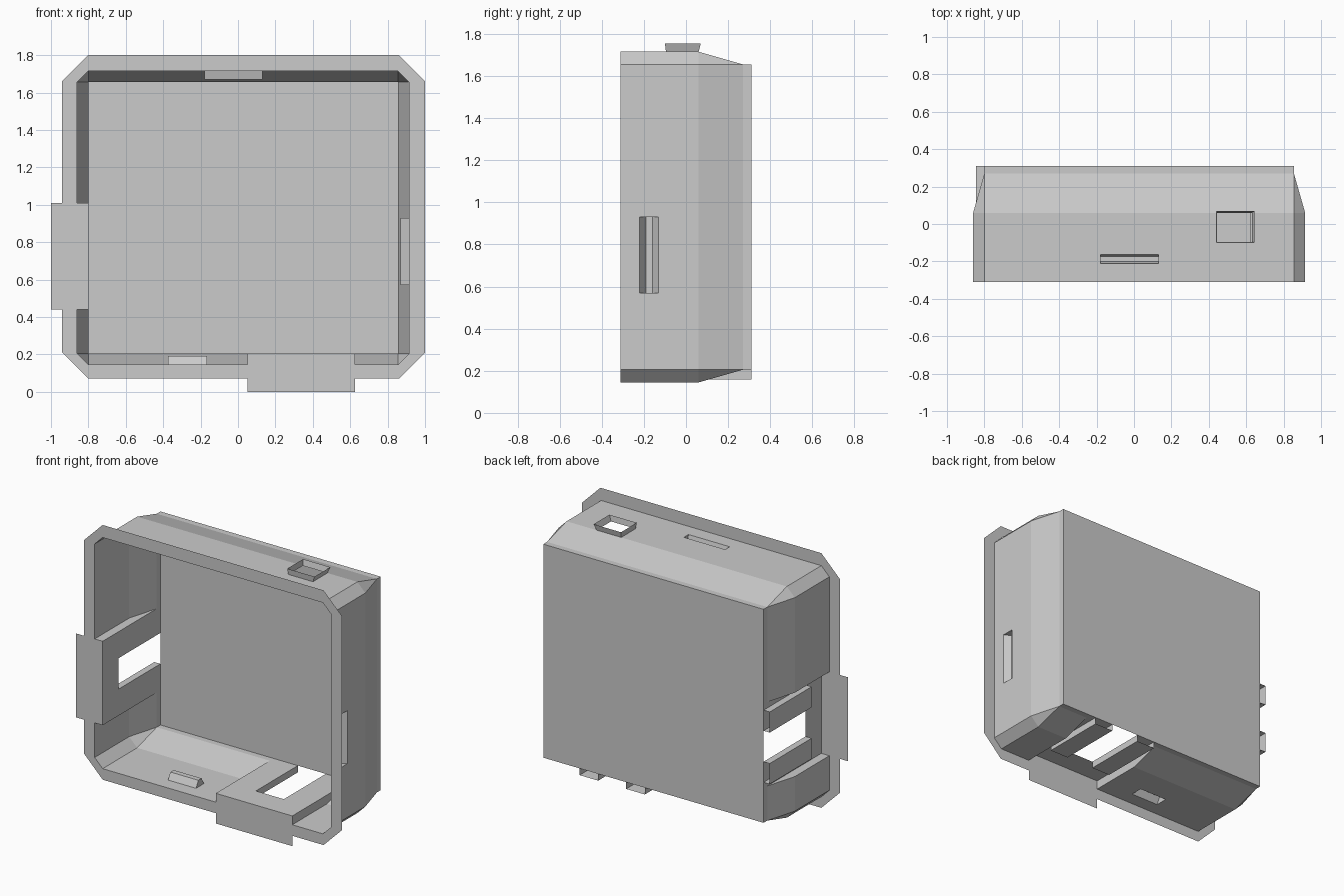
import bpy, bmesh

if "Cube" in bpy.data.objects:
    bpy.data.objects.remove(bpy.data.objects["Cube"])

# Main dimensions: back plate rectangle, wall flare, depth stations
X0, X1, Z0, Z1 = -0.80, 0.855, 0.205, 1.655
FLARE = 0.06
FRONT, BEND, TIP, BACK = -0.31, 0.06, 0.27, 0.31

# Wall coordinates: s along the wall, y depth, h outward from the back rectangle
SIDES = {
    "top": lambda s, y, h: (s, y, Z1 + h),
    "bottom": lambda s, y, h: (s, y, Z0 - h),
    "left": lambda s, y, h: (X0 - h, y, s),
    "right": lambda s, y, h: (X1 + h, y, s),
}


def flare(y):
    return FLARE * min(1, max(0, (TIP - y) / (TIP - BEND)))


def make(name, polys):
    bm = bmesh.new()
    for p in polys:
        bm.faces.new([bm.verts.new(v) for v in p])
    bmesh.ops.remove_doubles(bm, verts=bm.verts, dist=1e-4)
    bmesh.ops.recalc_face_normals(bm, faces=bm.faces)
    me = bpy.data.meshes.new(name)
    bm.to_mesh(me)
    bm.free()
    ob = bpy.data.objects.new(name, me)
    bpy.context.collection.objects.link(ob)
    return ob


def sheet(f, s_range, y_lines, height, holes):
    """Gridded wall sheet with rectangular holes (s0, s1, y0, y1)."""
    ss = sorted({*s_range, *(v for h in holes for v in h[:2])})
    ys = sorted({*y_lines, *(v for h in holes for v in h[2:])})
    polys = []
    for a, b in zip(ss, ss[1:]):
        for c, d in zip(ys, ys[1:]):
            ms, my = (a + b) / 2, (c + d) / 2
            if any(h[0] < ms < h[1] and h[2] < my < h[3] for h in holes):
                continue
            polys.append([f(a, c, height(c)), f(b, c, height(c)),
                          f(b, d, height(d)), f(a, d, height(d))])
    return polys


def loft(r0, r1):
    n = len(r0)
    return [[r0[i], r0[(i + 1) % n], r1[(i + 1) % n], r1[i]] for i in range(n)]


def octagon(x0, x1, z0, z1, c, y):
    pts = [(x0, z0 + c), (x0 + c, z0), (x1 - c, z0), (x1, z0 + c),
           (x1, z1 - c), (x1 - c, z1), (x0 + c, z1), (x0, z1 - c)]
    return [(x, y, z) for x, z in pts]


def rect(x0, x1, z0, z1, y):
    return [(x0, y, z0), (x1, y, z0), (x1, y, z1), (x0, y, z1)]


# Features on each wall
RECESS = {"left": (0.44, 1.01), "bottom": (0.05, 0.625)}
DENTS = {"top": (-0.18, 0.13, -0.212, -0.163, 0.012),
         "right": (0.57, 0.93, -0.22, -0.13, 0.03),
         "bottom": (-0.375, -0.165, -0.215, -0.13, 0.025)}
PORT = (0.445, 0.63, -0.095, BEND)

# Shell: back plate, four flared walls and chamfered corners
shell = [rect(X0, X1, Z0, Z1, BACK)]
for side, f in SIDES.items():
    span = (X0, X1) if side in ("top", "bottom") else (Z0, Z1)
    holes = []
    if side in DENTS:
        holes.append(DENTS[side][:4])
    if side in RECESS:
        holes.append((*RECESS[side], FRONT, BACK))
    if side == "top":
        holes.append(PORT)
    shell += sheet(f, span, (FRONT, BEND, TIP, BACK), flare, holes)
for x, sx in ((X0, -1), (X1, 1)):
    for z, sz in ((Z0, -1), (Z1, 1)):
        a, b = (x + sx * FLARE, z), (x, z + sz * FLARE)
        af, bf = (a[0], FRONT, a[1]), (b[0], FRONT, b[1])
        am, bm_ = (a[0], BEND, a[1]), (b[0], BEND, b[1])
        shell += [[af, bf, bm_, am], [am, bm_, (x, TIP, z)]]

# Recessed knockout bays: floor with slot, and bay cheeks
for side, (s0, s1) in RECESS.items():
    f = SIDES[side]
    mid = (s0 + s1) / 2
    shell += sheet(f, (s0, s1), (FRONT, BACK), lambda y: 0,
                   [(mid - 0.105, mid + 0.105, -0.14, BACK)])
    for s in (s0, s1):
        shell.append([f(s, FRONT, 0), f(s, FRONT, FLARE),
                      f(s, BEND, FLARE), f(s, TIP, 0)])
make("box_shell", shell)

# Raised hollow rails beside each slot, open at the back
for side, (s0, s1) in RECESS.items():
    f = SIDES[side]
    mid = (s0 + s1) / 2
    for k, sign in enumerate((-1, 1)):
        a, b = mid + sign * 0.105, mid + sign * 0.245
        h, y0 = 0.046, -0.14
        rail = [[f(a, y0, h), f(b, y0, h), f(b, BACK, h), f(a, BACK, h)],
                [f(a, y0, 0), f(b, y0, 0), f(b, y0, h), f(a, y0, h)]]
        for s in (a, b):
            rail.append([f(s, y0, 0), f(s, y0, h), f(s, BACK, h), f(s, BACK, 0)])
        make(f"{side}_slot_rail_{k + 1}", rail)

# Snap dents pressed into the walls
for side, (s0, s1, y0, y1, e) in DENTS.items():
    f = SIDES[side]
    prof = [(y0, FLARE), (y0 + e, 0.015), (y1 - e, 0.015), (y1, FLARE)]
    polys = [[f(s, y, h) for y, h in prof] for s in (s0, s1)]
    for (ya, ha), (yb, hb) in zip(prof, prof[1:]):
        polys.append([f(s0, ya, ha), f(s1, ya, ha), f(s1, yb, hb), f(s0, yb, hb)])
    make(f"{side}_snap_dent", polys)

# Flared collar around the top port
top = SIDES["top"]
ring = lambda a, b, c, d, h: [top(a, c, h), top(b, c, h), top(b, d, h), top(a, d, h)]
make("top_port_collar", loft(ring(*PORT, FLARE), ring(0.44, 0.645, -0.1, 0.07, 0.1)))

# Front flange with two projecting tabs
flange = loft(octagon(-0.94, 1.0, 0.07, 1.8, 0.14, FRONT),
              octagon(X0 - FLARE, X1 + FLARE, Z0 - FLARE, Z1 + FLARE, FLARE, FRONT))
(a, b), (c, d) = RECESS["left"], RECESS["bottom"]
flange += [rect(-1.0, -0.94, a, b, FRONT), rect(X0 - FLARE, X0, a, b, FRONT),
           rect(c, d, 0.0, 0.07, FRONT), rect(c, d, Z0 - FLARE, Z0, FRONT)]
make("front_flange", flange)
